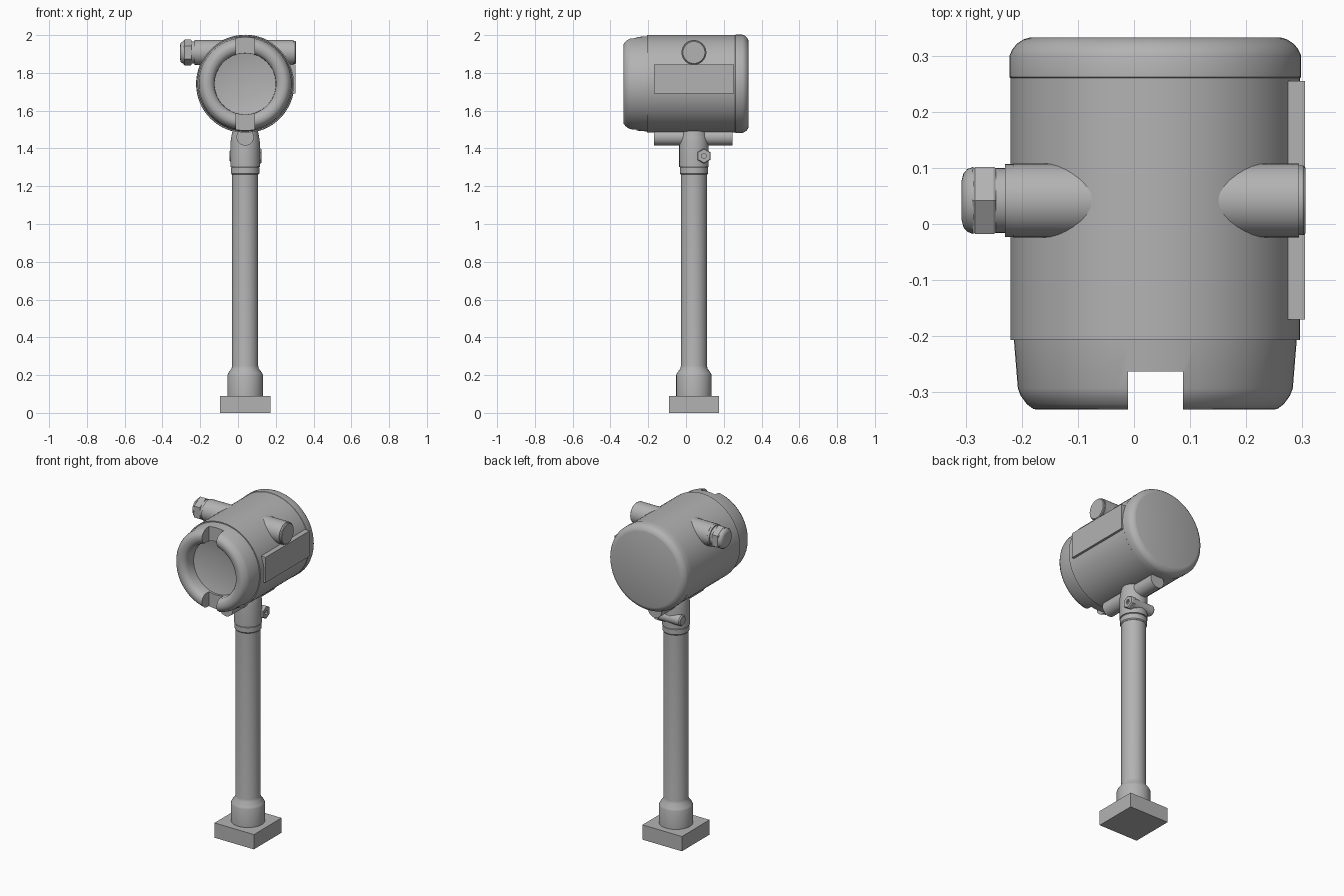
import bpy, math
from mathutils import Matrix, Vector

if "Cube" in bpy.data.objects:
    bpy.data.objects.remove(bpy.data.objects["Cube"])

CX, CY = 0.038, 0.042      # pole axis
HZ = 1.742                 # height of the housing axis

grey = bpy.data.materials.new("metal grey")
grey.diffuse_color = (0.45, 0.45, 0.45, 1)
grey.use_nodes = True
grey.node_tree.nodes["Principled BSDF"].inputs["Base Color"].default_value = grey.diffuse_color


def finish(name, verts, faces, angle=35):
    me = bpy.data.meshes.new(name)
    me.from_pydata(verts, [], faces)
    me.materials.append(grey)
    ob = bpy.data.objects.new(name, me)
    bpy.context.collection.objects.link(ob)
    bpy.ops.object.select_all(action='DESELECT')
    ob.select_set(True)
    bpy.context.view_layer.objects.active = ob
    if angle:
        bpy.ops.object.shade_smooth_by_angle(angle=math.radians(angle))
    return ob


def lathe(name, profile, axis, origin, sides=32, angle=35, phase=0.0):
    """Closed solid from (radius, distance) points; distance runs along the axis."""
    rot = {'Z': Matrix.Identity(3),
           'Y': Matrix.Rotation(math.radians(-90), 3, 'X'),
           'X': Matrix.Rotation(math.radians(90), 3, 'Y')}[axis]
    verts, faces, n = [], [], sides
    for r, d in profile:
        for i in range(n):
            a = phase + 2 * math.pi * i / n
            verts.append(rot @ Vector((r * math.cos(a), r * math.sin(a), d)) + Vector(origin))
    for k in range(len(profile) - 1):
        for i in range(n):
            j = (i + 1) % n
            faces.append((k * n + i, k * n + j, (k + 1) * n + j, (k + 1) * n + i))
    faces.append(tuple(range(n))[::-1])
    last = (len(profile) - 1) * n
    faces.append(tuple(range(last, last + n)))
    return finish(name, verts, faces, angle)


def box(name, lo, hi):
    verts = [(x, y, z) for x in (lo[0], hi[0]) for y in (lo[1], hi[1]) for z in (lo[2], hi[2])]
    faces = [(0, 1, 3, 2), (4, 6, 7, 5), (0, 4, 5, 1), (2, 3, 7, 6), (0, 2, 6, 4), (1, 5, 7, 3)]
    return finish(name, verts, faces, 0)


# Foot, pole and collar
box("base_block", (CX - .133, CY - .133, 0), (CX + .133, CY + .133, .09))
lathe("pole", [(.094, .09), (.094, .2), (.09, .21), (.072, .235), (.069, .25), (.069, 1.27)],
      'Z', (CX, CY, 0))
lathe("pole_ring", [(.07, 1.262), (.075, 1.268), (.075, 1.298), (.07, 1.305)], 'Z', (CX, CY, 0))
lathe("neck", [(.078, 1.303), (.078, 1.43), (.074, 1.46), (.066, 1.5), (.066, 1.53)],
      'Z', (CX, CY, 0))

# Clamp screw across the back of the neck
lathe("clamp_lug", [(.026, -.045), (.032, -.038), (.032, .1)], 'X', (0, .095, 1.36), 20)
lathe("clamp_nut", [(.04, .098), (.04, .12), (.036, .125), (.014, .125), (.014, .112)],
      'X', (0, .095, 1.36), 6, 10)

# Round rail under the housing
lathe("under_rail", [(.046, -.17), (.046, .247)], 'Y', (CX, 0, 1.461), 24)

# Housing body with its rounded back cap
lathe("housing_body", [(.2, -.207), (.258, -.207), (.258, .26), (.26, .262), (.26, .3),
                       (.255, .311), (.247, .321), (.235, .329), (.225, .332)],
      'Y', (CX, 0, HZ), 64)

# Front lid: rounded rim around a dished window
lid = lathe("front_lid", [(.2, -.2), (.252, -.207), (.245, -.293), (.24, -.306), (.229, -.321),
                          (.217, -.33), (.2, -.331), (.185, -.328), (.172, -.319),
                          (.163, -.305), (.162, -.25), (.13, -.243), (.07, -.236), (.01, -.234)],
            'Y', (CX, 0, HZ), 64, 50)

# Slots cut through the rim at top and bottom
cutter = box("slot_cutter", (CX - .049, -.4, HZ - .35), (CX + .049, -.263, HZ + .35))
cutter.hide_render = True
cutter.hide_viewport = True
cut = lid.modifiers.new("slots", 'BOOLEAN')
cut.operation, cut.solver, cut.object = 'DIFFERENCE', 'EXACT', cutter

# Flat pad on the right side
box("side_pad", (.2, -.17, 1.69), (.305, .255, 1.845))

# Cable entry tubes near the top, plug on the right, gland on the left
C = (0, CY, 1.908)
lathe("entry_tube", [(.066, -.216), (.066, .294)], 'X', C, 32)
lathe("entry_plug", [(.062, .29), (.062, .302), (.058, .306)], 'X', C, 32)
lathe("gland_washer", [(.065, -.23), (.065, -.214)], 'X', C, 32)
lathe("gland_thread", [(.058, -.25), (.058, -.225)], 'X', C, 32)
lathe("gland_nut", [(.063, -.288), (.069, -.283), (.069, -.25), (.066, -.246)], 'X', C, 6, 10)
lathe("gland_dome", [(.036, -.307), (.048, -.304), (.056, -.297), (.06, -.286)], 'X', C, 32, 50)
